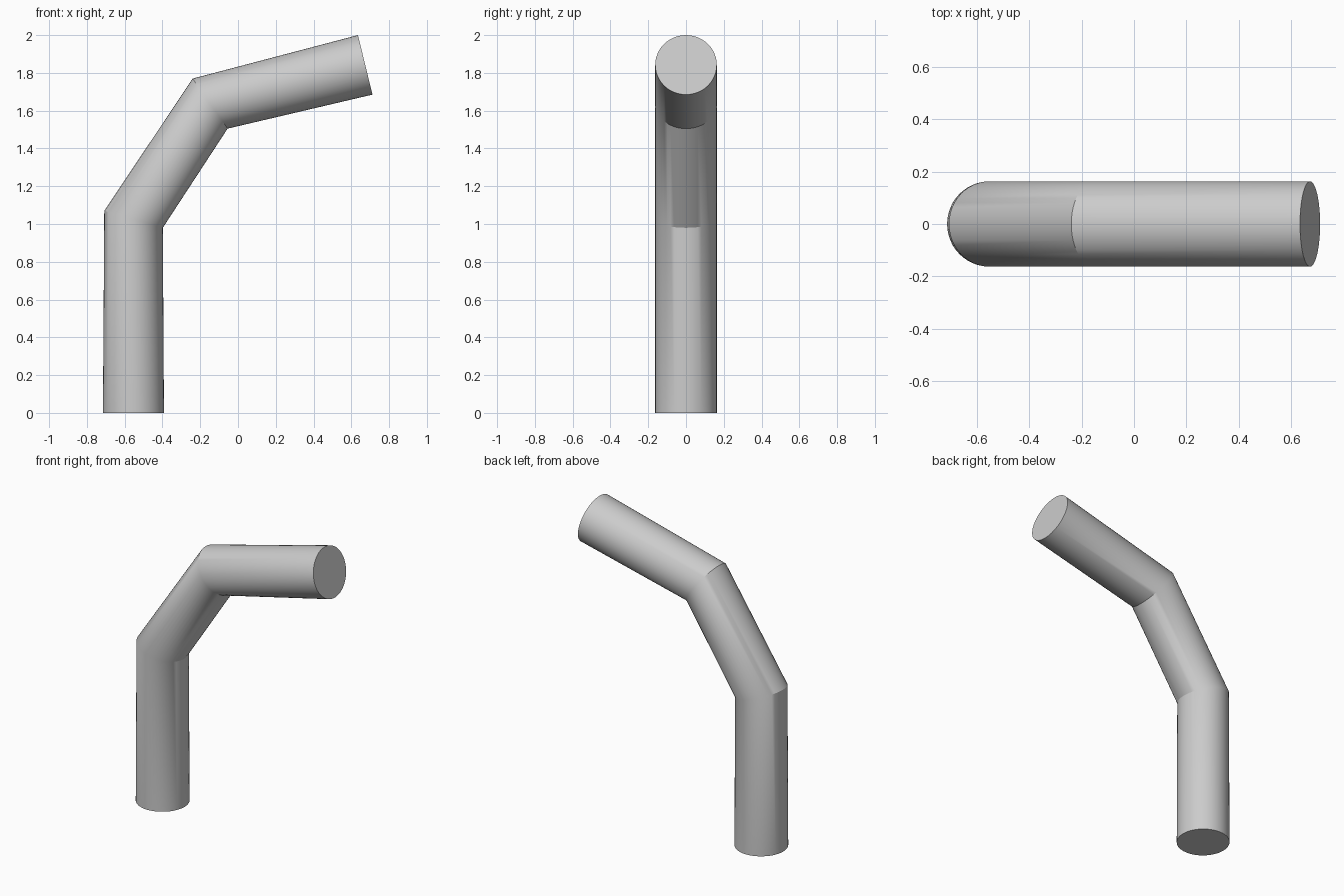
import bpy
import bmesh
import math

if "Cube" in bpy.data.objects:
    bpy.data.objects.remove(bpy.data.objects["Cube"], do_unlink=True)

SIDES = 48
HALF_WIDTH = 0.163

# Mitred cross-sections: outer point and inner point of each joint, as (x, z)
SECTIONS = [
    ((-0.715, 0.0), (-0.392, 0.0)),       # foot
    ((-0.708, 1.07), (-0.398, 0.98)),     # lower elbow
    ((-0.24, 1.77), (-0.055, 1.505)),     # upper elbow
    ((0.635, 2.0), (0.712, 1.685)),       # open end
]

grey = bpy.data.materials.new("plain grey")
grey.use_nodes = True
colour = (0.6, 0.6, 0.6, 1)
grey.diffuse_color = colour
grey.node_tree.nodes["Principled BSDF"].inputs["Base Color"].default_value = colour


def add_ring(bm, outer, inner):
    """Elliptical ring spanning the outer and inner points of a joint."""
    ring = []
    for i in range(SIDES):
        a = math.tau * i / SIDES
        t = (1 - math.cos(a)) / 2
        x = outer[0] + (inner[0] - outer[0]) * t
        z = outer[1] + (inner[1] - outer[1]) * t
        ring.append(bm.verts.new((x, HALF_WIDTH * math.sin(a), z)))
    return ring


# Bent pipe: rings bridged by quads, closed by flat caps
bm = bmesh.new()
rings = [add_ring(bm, *s) for s in SECTIONS]
for low, high in zip(rings, rings[1:]):
    for i in range(SIDES):
        j = (i + 1) % SIDES
        bm.faces.new((low[i], low[j], high[j], high[i]))
bm.faces.new(rings[0])
bm.faces.new(rings[-1])
bmesh.ops.recalc_face_normals(bm, faces=bm.faces)

mesh = bpy.data.meshes.new("bent_pipe")
bm.to_mesh(mesh)
bm.free()
mesh.materials.append(grey)
pipe = bpy.data.objects.new("bent_pipe", mesh)
bpy.context.collection.objects.link(pipe)

# Smooth sides with sharp rims and sharp elbow creases
bpy.ops.object.select_all(action="DESELECT")
pipe.select_set(True)
bpy.context.view_layer.objects.active = pipe
bpy.ops.object.shade_smooth_by_angle(angle=math.radians(30))
